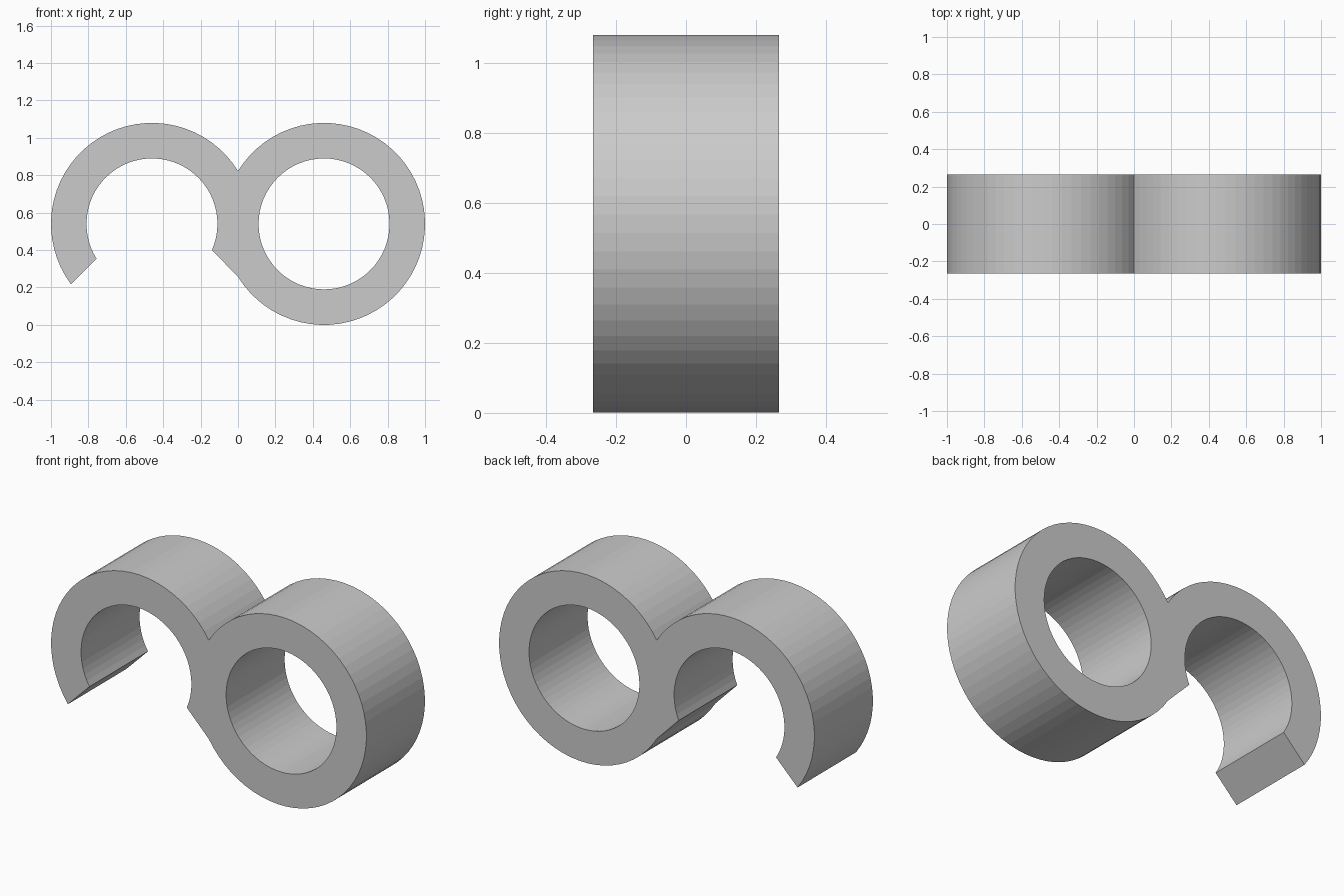
import bpy, bmesh
from math import radians, degrees, cos, sin, acos, pi

if "Cube" in bpy.data.objects:
    bpy.data.objects.remove(bpy.data.objects["Cube"])

CX, CZ = 0.46, 0.54          # ring centres at x = +-CX
R_OUT, R_IN = 0.54, 0.35
HALF_DEPTH = 0.265
STEP = 360 / 64


def arc(cx, r, a0, a1):
    n = max(2, round(abs(a1 - a0) / STEP))
    pts = []
    for i in range(n + 1):
        a = radians(a0 + (a1 - a0) * i / n)
        pts.append((cx + r * cos(a), CZ + r * sin(a)))
    return pts


# Outline: open hook on the left merging into the closed ring on the right
j = degrees(acos(CX / R_OUT))                   # where the two rings meet
outline = arc(-CX, R_OUT, 216.7, j)             # hook, outside
outline += arc(CX, R_OUT, 180 - j, j - 180)[1:]  # ring, outside
outline += arc(-CX, R_IN, -23.6, 212.1)         # hook, inside
hole = arc(CX, R_IN, 0, 360)[:-1]               # ring bore

curve = bpy.data.curves.new("double_clip", 'CURVE')
curve.dimensions = '2D'
curve.fill_mode = 'BOTH'
curve.extrude = HALF_DEPTH
for pts in (outline, hole):
    s = curve.splines.new('POLY')
    s.points.add(len(pts) - 1)
    for p, (x, z) in zip(s.points, pts):
        p.co = (x, z, 0, 1)
    s.use_cyclic_u = True

clip = bpy.data.objects.new("double_clip", curve)
bpy.context.collection.objects.link(clip)
clip.rotation_euler.x = pi / 2                  # stand the profile upright
bpy.context.view_layer.objects.active = clip
clip.select_set(True)
bpy.ops.object.convert(target='MESH')

# Weld caps to walls and keep the faces flat
clip = bpy.context.object
bm = bmesh.new()
bm.from_mesh(clip.data)
bmesh.ops.remove_doubles(bm, verts=bm.verts, dist=0.0005)
bmesh.ops.recalc_face_normals(bm, faces=bm.faces)
for f in bm.faces:
    f.smooth = False
bm.to_mesh(clip.data)
bm.free()
